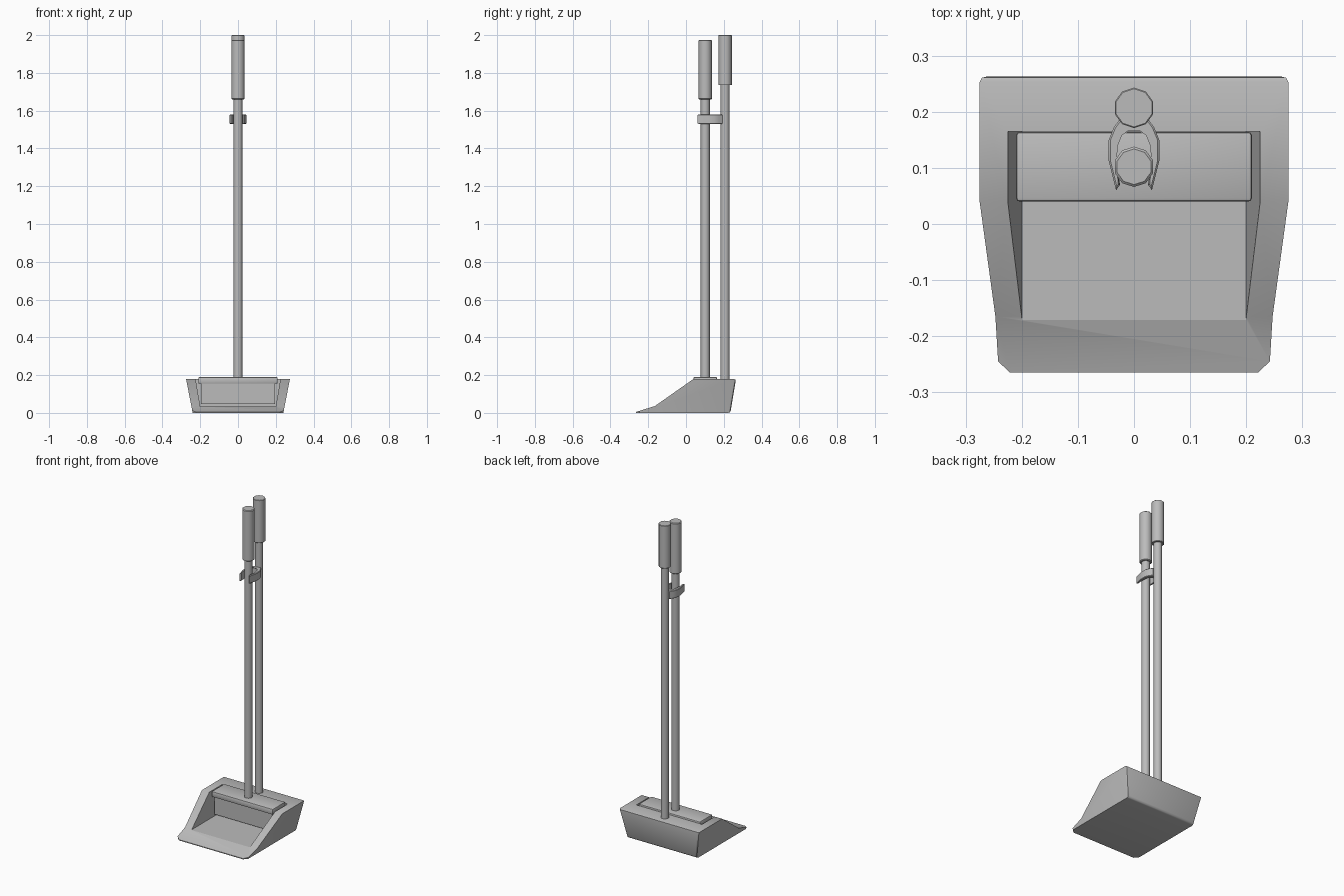
import bpy, bmesh, math
from mathutils import Vector

cube = bpy.data.objects.get("Cube")
if cube:
    bpy.data.objects.remove(cube, do_unlink=True)

grey = bpy.data.materials.new("plain grey")
grey.use_nodes = True
colour = (0.5, 0.5, 0.5, 1)
grey.diffuse_color = colour
grey.node_tree.nodes["Principled BSDF"].inputs["Base Color"].default_value = colour


def finish(bm, name):
    """Turn a bmesh into a grey object that is smooth below 40 degrees."""
    bmesh.ops.recalc_face_normals(bm, faces=bm.faces)
    mesh = bpy.data.meshes.new(name)
    bm.to_mesh(mesh)
    bm.free()
    mesh.materials.append(grey)
    obj = bpy.data.objects.new(name, mesh)
    bpy.context.collection.objects.link(obj)
    smooth(obj)
    return obj


def smooth(obj):
    bpy.ops.object.select_all(action="DESELECT")
    obj.select_set(True)
    bpy.context.view_layer.objects.active = obj
    bpy.ops.object.shade_smooth_by_angle(angle=math.radians(40))


def prism(bm, points, shift):
    """Solid between an outline and the same outline moved by shift(point)."""
    a = [bm.verts.new(p) for p in points]
    b = [bm.verts.new(shift(p)) for p in points]
    bm.faces.new(a)
    bm.faces.new(b[::-1])
    for i in range(len(a)):
        j = (i + 1) % len(a)
        bm.faces.new((a[j], a[i], b[i], b[j]))


def flared(profile, half_width, flare):
    """Side profile (y, z) spanned across x, wider with height."""
    bm = bmesh.new()
    pts = [Vector((half_width + flare * z, y, z)) for y, z in profile]
    prism(bm, pts, lambda p: Vector((-p.x, p.y, p.z)))
    return bm


def bevel(bm, edges, offset, segments):
    bmesh.ops.bevel(bm, geom=edges, offset=offset, segments=segments,
                    profile=0.5, affect="EDGES", clamp_overlap=True)


def box(name, half_width, y0, y1, z0, z1, round_by=0):
    bm = flared([(y0, z0), (y1, z0), (y1, z1), (y0, z1)], half_width, 0)
    if round_by:
        bevel(bm, bm.edges[:], round_by, 2)
    return finish(bm, name)


def rod(name, y, radius, z0, z1, round_by=0):
    bm = bmesh.new()
    pts = [Vector((radius * math.sin(math.tau * i / 10),
                   y + radius * math.cos(math.tau * i / 10), z0)) for i in range(10)]
    prism(bm, pts, lambda p: Vector((p.x, p.y, z1)))
    if round_by:
        rims = [e for e in bm.edges if abs(e.verts[0].co.z - e.verts[1].co.z) < 0.001]
        bevel(bm, rims, round_by, 1)
    return finish(bm, name)


# Dustpan: flared body with rounded back and clipped lip corners
bm = flared([(-0.265, 0), (0.235, 0), (0.265, 0.18), (0.04, 0.18),
             (-0.165, 0.036), (-0.265, 0.005)], 0.24, 0.195)
bevel(bm, [e for e in bm.edges if all(v.co.y > 0.2 for v in e.verts)], 0.012, 2)
bevel(bm, [e for e in bm.edges if all(v.co.y < -0.26 for v in e.verts)
           and abs(e.verts[0].co.z - e.verts[1].co.z) > 0.003], 0.02, 1)
dustpan = finish(bm, "dustpan")

# Hollow, cut open at the top and front
hollow = finish(flared([(-0.3, 0.034), (0.165, 0.034), (0.165, 0.3), (-0.3, 0.3)],
                       0.194, 0.172), "hollow_cutter")
hollow.hide_render = True
cut = dustpan.modifiers.new("hollow", "BOOLEAN")
cut.operation = "DIFFERENCE"
cut.solver = "EXACT"
cut.object = hollow
bpy.context.view_layer.objects.active = dustpan
bpy.ops.object.modifier_apply(modifier=cut.name)
bpy.data.objects.remove(hollow, do_unlink=True)
smooth(dustpan)

# Broom head and bristles resting in the pan
box("broom_head", 0.21, 0.04, 0.164, 0.155, 0.19, 0.006)
box("bristles", 0.197, 0.05, 0.155, 0.048, 0.16)

# Poles and grips
BROOM_Y, PAN_Y = 0.102, 0.207
rod("broom_pole", BROOM_Y, 0.024, 0.185, 1.68)
rod("broom_grip", BROOM_Y, 0.036, 1.66, 1.975, 0.004)
rod("dustpan_pole", PAN_Y, 0.024, 0.17, 1.76)
rod("dustpan_grip", PAN_Y, 0.036, 1.735, 2.0, 0.002)

# Open clip on the dustpan pole that holds the broom pole
half = [(0.022, 0.192), (0.036, 0.172), (0.045, 0.15), (0.045, 0.112), (0.032, 0.06),
        (0.025, 0.07), (0.034, 0.11), (0.032, 0.14), (0.024, 0.16), (0.01, 0.17)]
outline = half + [(-x, y) for x, y in reversed(half)]
bm = bmesh.new()
prism(bm, [Vector((x, y, 1.53)) for x, y in outline],
      lambda p: Vector((p.x, p.y, 1.58)))
bevel(bm, [e for e in bm.edges
           if abs(e.verts[0].co.z - e.verts[1].co.z) < 0.001], 0.003, 1)
finish(bm, "pole_clip")
